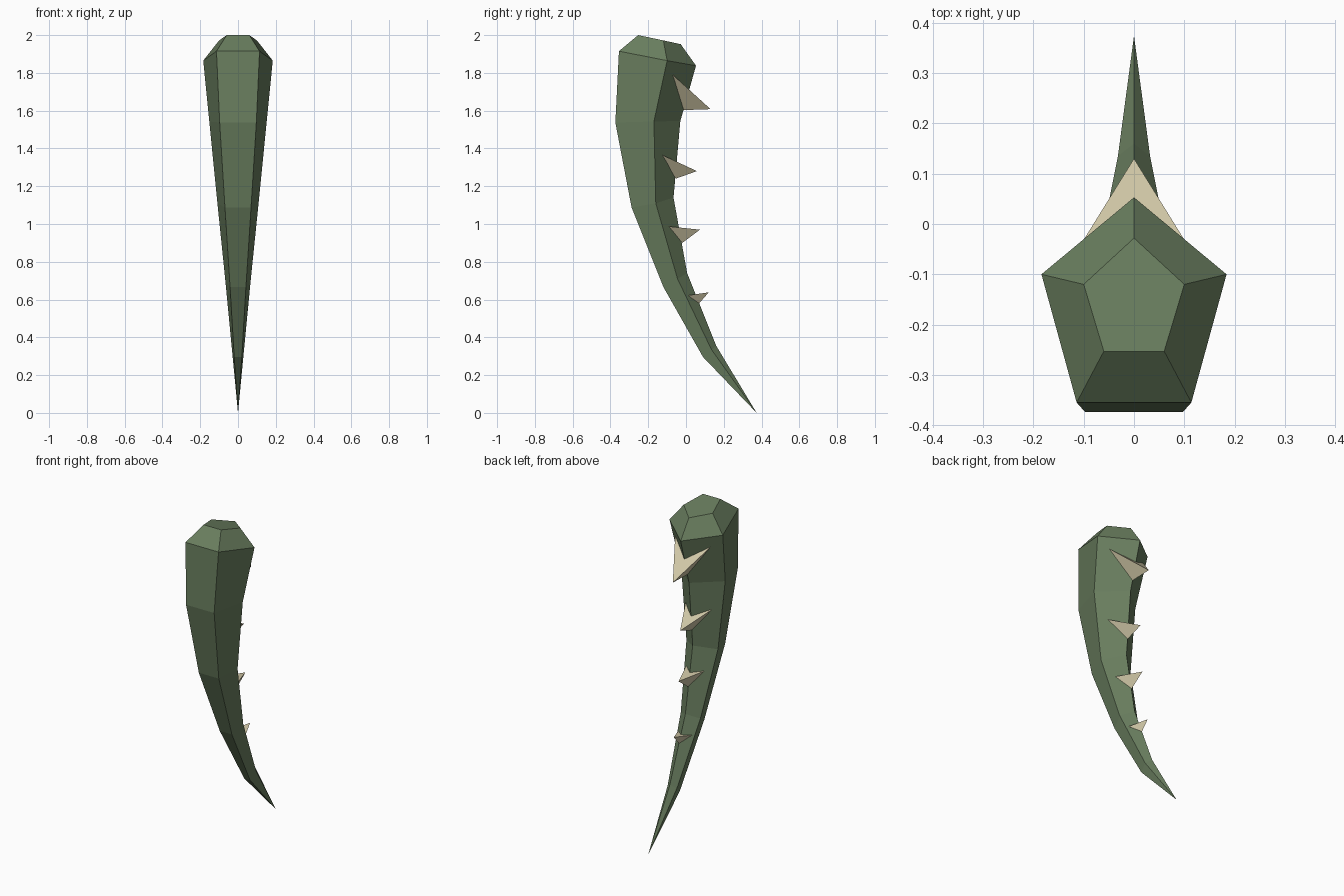
import bpy
import bmesh

cube = bpy.data.objects.get("Cube")
if cube:
    bpy.data.objects.remove(cube, do_unlink=True)


def material(name, rgb):
    mat = bpy.data.materials.new(name)
    mat.use_nodes = True
    mat.diffuse_color = (*rgb, 1)
    mat.node_tree.nodes["Principled BSDF"].inputs["Base Color"].default_value = (*rgb, 1)
    return mat


def finish(bm, name, mat):
    bmesh.ops.recalc_face_normals(bm, faces=bm.faces)
    mesh = bpy.data.meshes.new(name)
    bm.to_mesh(mesh)
    bm.free()
    mesh.materials.append(mat)
    obj = bpy.data.objects.new(name, mesh)
    bpy.context.collection.objects.link(obj)
    return obj


def pentagon(bm, back, side, front):
    """Ring symmetric in x: back ridge (y, z), then side and front corners (x, y, z)."""
    sx, sy, sz = side
    fx, fy, fz = front
    points = [(0, *back), (sx, sy, sz), (fx, fy, fz), (-fx, fy, fz), (-sx, sy, sz)]
    return [bm.verts.new(p) for p in points]


green = material("moss green", (0.14, 0.205, 0.112))
bone = material("pale bone", (0.64, 0.58, 0.39))

# Curved five-sided horn, from the bevelled cap down to the tip
sections = [
    ((-0.028, 1.952), (0.10, -0.12, 1.972), (0.06, -0.253, 2.0)),
    ((0.053, 1.838), (0.184, -0.10, 1.865), (0.114, -0.355, 1.915)),
    ((-0.03, 1.545), (0.152, -0.17, 1.543), (0.097, -0.374, 1.537)),
    ((-0.066, 1.14), (0.109, -0.16, 1.11), (0.069, -0.288, 1.087)),
    ((0.006, 0.74), (0.068, -0.045, 0.71), (0.042, -0.12, 0.667)),
    ((0.16, 0.355), (0.032, 0.135, 0.335), (0.02, 0.09, 0.296)),
]
bm = bmesh.new()
rings = [pentagon(bm, *s) for s in sections]
bm.faces.new(rings[0])
for upper, lower in zip(rings, rings[1:]):
    for i in range(5):
        j = (i + 1) % 5
        bm.faces.new((upper[i], upper[j], lower[j], lower[i]))
tip = bm.verts.new((0, 0.374, 0))
for i in range(5):
    bm.faces.new((rings[-1][i], rings[-1][(i + 1) % 5], tip))
finish(bm, "horn", green)

# Thorns straddling the back ridge: half width, wing (y, z), point (y, z), heel (y, z)
thorns = [
    (0.124, (-0.07, 1.79), (0.13, 1.608), (-0.012, 1.603)),
    (0.090, (-0.125, 1.365), (0.058, 1.28), (-0.055, 1.24)),
    (0.062, (-0.09, 0.987), (0.074, 0.97), (-0.02, 0.90)),
    (0.048, (0.01, 0.622), (0.12, 0.638), (0.07, 0.58)),
]
for number, (width, wing, point, heel) in enumerate(thorns, 1):
    bm = bmesh.new()
    corners = [(-width, *wing), (width, *wing), (0, *point), (0, *heel)]
    bmesh.ops.convex_hull(bm, input=[bm.verts.new(c) for c in corners])
    finish(bm, f"thorn_{number}", bone)
